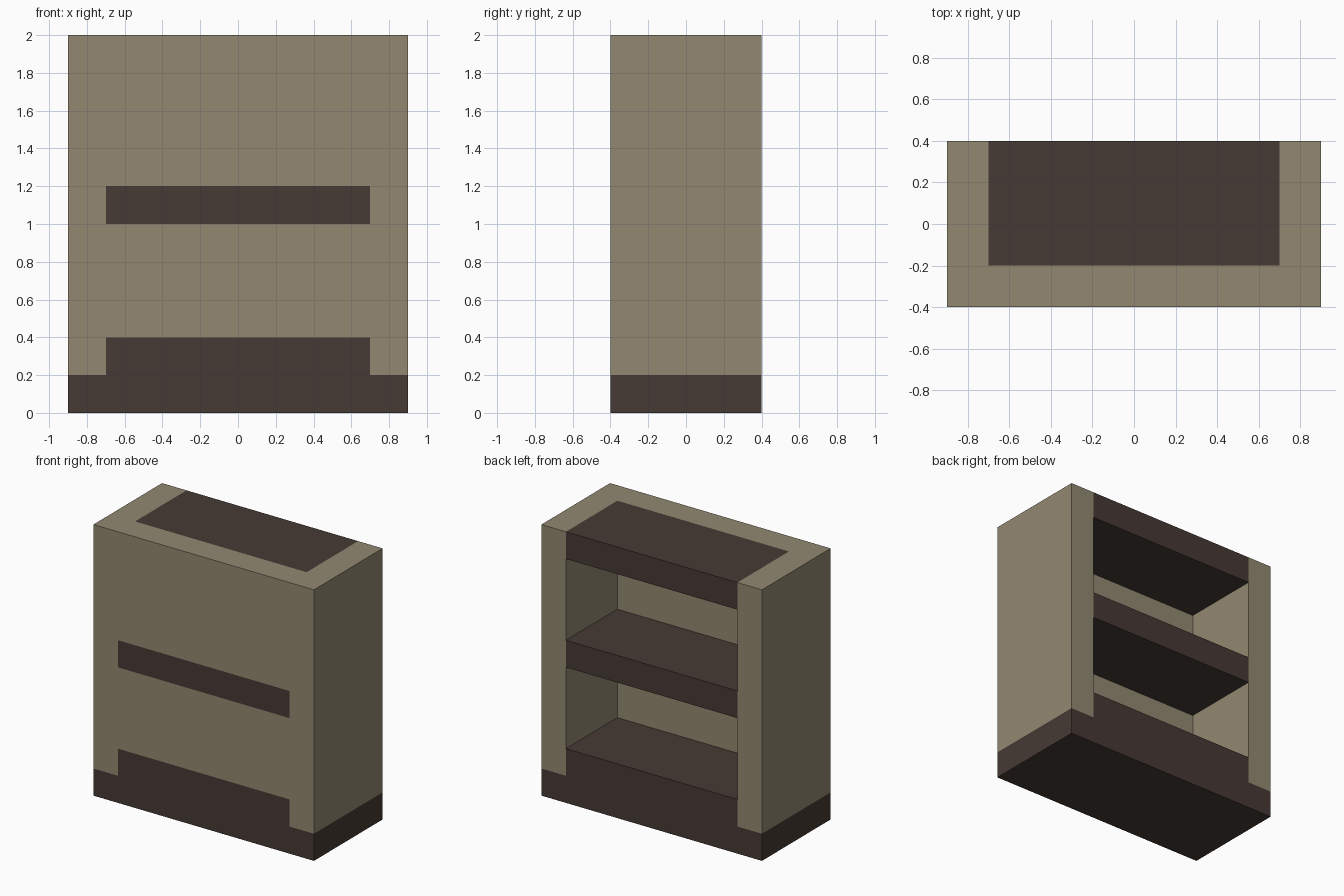
import bpy
import bmesh

cube = bpy.data.objects.get("Cube")
if cube:
    bpy.data.objects.remove(cube, do_unlink=True)


def make_material(name, colour):
    mat = bpy.data.materials.new(name)
    mat.use_nodes = True
    mat.diffuse_color = colour
    bsdf = mat.node_tree.nodes["Principled BSDF"]
    bsdf.inputs["Base Color"].default_value = colour
    bsdf.inputs["Roughness"].default_value = 0.9
    return mat


def make_box(name, mat, xs, ys, zs):
    """Box spanning the given (low, high) ranges."""
    bm = bmesh.new()
    bmesh.ops.create_cube(bm, size=1)
    for v in bm.verts:
        v.co = [r[0] if c < 0 else r[1] for c, r in zip(v.co, (xs, ys, zs))]
    mesh = bpy.data.meshes.new(name)
    bm.to_mesh(mesh)
    bm.free()
    mesh.materials.append(mat)
    obj = bpy.data.objects.new(name, mesh)
    bpy.context.collection.objects.link(obj)
    return obj


tan = make_material("tan wood", (0.287, 0.250, 0.165, 1))
dark = make_material("dark brown wood", (0.062, 0.042, 0.035, 1))

W, D, H, T = 0.9, 0.4, 2.0, 0.2     # half width, half depth, height, board
inner = (-W + T, W - T)
full_depth = (-D, D)

# Base and shelves; the lower two run through to the front face
make_box("base", dark, (-W, W), full_depth, (0, T))
make_box("bottom_shelf", dark, inner, full_depth, (T, 2 * T))
make_box("middle_shelf", dark, inner, full_depth, (1.0, 1.0 + T))
make_box("top_shelf", dark, inner, (-D + T, D), (H - T, H))

# Side walls
make_box("left_side", tan, (W - T, W), full_depth, (T, H))
make_box("right_side", tan, (-W, -W + T), full_depth, (T, H))

# Front panels closing the gaps between shelves
make_box("lower_front_panel", tan, inner, (-D, -D + T), (2 * T, 1.0))
make_box("upper_front_panel", tan, inner, (-D, -D + T), (1.0 + T, H))
